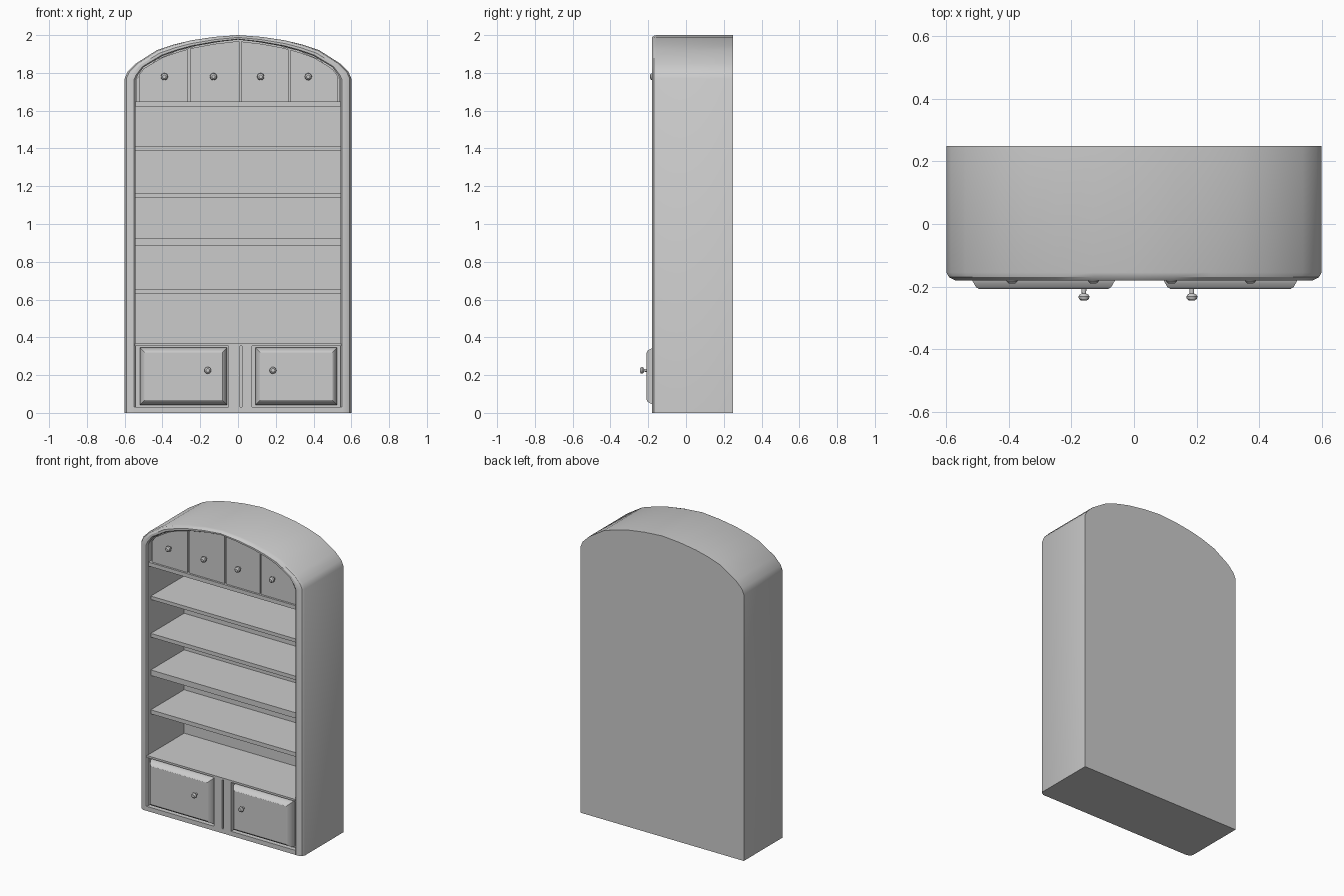
import bpy, bmesh
from math import radians

if "Cube" in bpy.data.objects:
    bpy.data.objects.remove(bpy.data.objects["Cube"])

FRONT, BACK, INNER = -0.18, 0.25, 0.21

# right half of the outer and inner arch outlines, floor to crown
OUTER = [(.60, 0), (.60, 1.77), (.585, 1.805), (.54, 1.85), (.43, 1.92), (.34, 1.95), (.25, 1.972), (.13, 1.99), (0, 2)]
INSIDE = [(.543, 0), (.543, 1.76), (.532, 1.785), (.50, 1.83), (.40, 1.89), (.32, 1.918), (.24, 1.94), (.12, 1.962), (0, 1.976)]


def finish(name, bm, smooth=True):
    bmesh.ops.recalc_face_normals(bm, faces=bm.faces)
    me = bpy.data.meshes.new(name)
    bm.to_mesh(me)
    bm.free()
    ob = bpy.data.objects.new(name, me)
    bpy.context.collection.objects.link(ob)
    if smooth:
        bpy.ops.object.select_all(action='DESELECT')
        bpy.context.view_layer.objects.active = ob
        ob.select_set(True)
        bpy.ops.object.shade_smooth_by_angle(angle=radians(30))
    return ob


def box(name, x0, x1, y0, y1, z0, z1):
    bm = bmesh.new()
    bmesh.ops.create_cube(bm, size=1)
    for v in bm.verts:
        v.co = (x0 + (v.co.x + .5) * (x1 - x0),
                y0 + (v.co.y + .5) * (y1 - y0),
                z0 + (v.co.z + .5) * (z1 - z0))
    return finish(name, bm, False)


def prism(name, pts, y0, y1):
    bm = bmesh.new()
    f = bm.faces.new([bm.verts.new((x, y0, z)) for x, z in pts])
    ext = bmesh.ops.extrude_face_region(bm, geom=[f])
    for v in ext['geom']:
        if isinstance(v, bmesh.types.BMVert):
            v.co.y = y1
    return finish(name, bm, False)


def lathe_y(name, x, z, profile, n=16):
    # profile of (radius, y), turned about a front-to-back axis
    from math import cos, sin, tau
    bm = bmesh.new()
    rings = [[bm.verts.new((x + r * cos(tau * i / n), y, z + r * sin(tau * i / n)))
              for i in range(n)] for r, y in profile]
    for a, b in zip(rings, rings[1:]):
        for i in range(n):
            j = (i + 1) % n
            bm.faces.new((a[i], a[j], b[j], b[i]))
    bm.faces.new(rings[0])
    bm.faces.new(rings[-1])
    return finish(name, bm)


def blend(t):
    half = [(a[0] + (b[0] - a[0]) * t, a[1] + (b[1] - a[1]) * t) for a, b in zip(OUTER, INSIDE)]
    return half + [(-x, z) for x, z in half[-2::-1]]


# arched carcass: outer shell, rounded front rim, inner lining and back
bm = bmesh.new()
rings = [[bm.verts.new((x, y, z)) for x, z in blend(t)] for y, t in
         [(BACK, 0), (-.155, 0), (-.170, .15), (FRONT, .5), (FRONT, .85), (-.172, 1), (INNER, 1)]]
for a, b in zip(rings, rings[1:]):
    for i in range(len(a) - 1):
        bm.faces.new((a[i], a[i + 1], b[i + 1], b[i]))
bm.faces.new(rings[0])
bm.faces.new(rings[-1])
bm.faces.new([r[0] for r in rings[:4]] + [r[-1] for r in rings[3::-1]])
finish("carcass", bm)

# lower cabinet front
box("cabinet_core", -.545, .545, -.15, INNER, .001, .36)
box("cabinet_top", -.545, .545, FRONT, INNER, .355, .368)
box("bottom_rail", -.55, .55, FRONT, -.14, 0, .03)
box("center_stile_left", -.05, .01, FRONT, -.14, .03, .355)
box("center_stile_right", .02, .075, FRONT, -.14, .03, .355)

# doors with rounded front edges, and their turned knobs
KNOB = [(.008, -.20), (.007, -.222), (.014, -.226), (.018, -.232), (.016, -.239), (.010, -.244)]
for side, x0, x1, kx in (("left", -.52, -.058, -.16), ("right", .092, .525, .185)):
    bm = bmesh.new()
    z0, z1 = .043, .345
    loops = [[bm.verts.new(p) for p in ((x0 + d, y, z0 + d), (x1 - d, y, z0 + d),
                                        (x1 - d, y, z1 - d), (x0 + d, y, z1 - d))]
             for d, y in ((0, -.148), (0, -.175), (.008, -.19), (.015, -.202), (.025, -.208))]
    for a, b in zip(loops, loops[1:]):
        for i in range(4):
            bm.faces.new((a[i], a[(i + 1) % 4], b[(i + 1) % 4], b[i]))
    bm.faces.new(loops[0])
    bm.faces.new(loops[-1])
    finish(side + "_door", bm)
    lathe_y(side + "_door_knob", kx, .225, KNOB)

# open shelves
for i, (z0, z1) in enumerate([(.63, .657), (.885, .922), (1.14, 1.165), (1.39, 1.413)]):
    box(f"shelf_{i + 1}", -.543, .543, -.14, INNER, z0, z1)
box("top_shelf", -.543, .543, -.165, INNER, 1.622, 1.648)


# arched drawer fronts, cut to the arch outline
def arch_z(x):
    pts = INSIDE[1:]
    for (xa, za), (xb, zb) in zip(pts, pts[1:]):
        if xb <= abs(x) <= xa:
            return za + (zb - za) * (xa - abs(x)) / (xa - xb)
    return pts[0][1]


def arch_panel(name, x0, x1, drop, y0, y1):
    xs = [x0 + (x1 - x0) * i / 10 for i in range(11)]
    prism(name, [(x0, 1.648), (x1, 1.648)] + [(x, arch_z(x) - drop) for x in reversed(xs)], y0, y1)


arch_panel("drawer_core", -.54, .54, 0, -.13, INNER)
edges = [-.53, -.26, .012, .272, .535]
for i, kx in enumerate((-.39, -.13, .12, .372)):
    arch_panel(f"drawer_{i + 1}", edges[i] + .005, edges[i + 1] - .005, .008, -.152, -.12)
    lathe_y(f"drawer_knob_{i + 1}", kx, 1.78,
            [(.008, -.145), (.008, -.16), (.015, -.166), (.019, -.174), (.017, -.184), (.009, -.191)])
